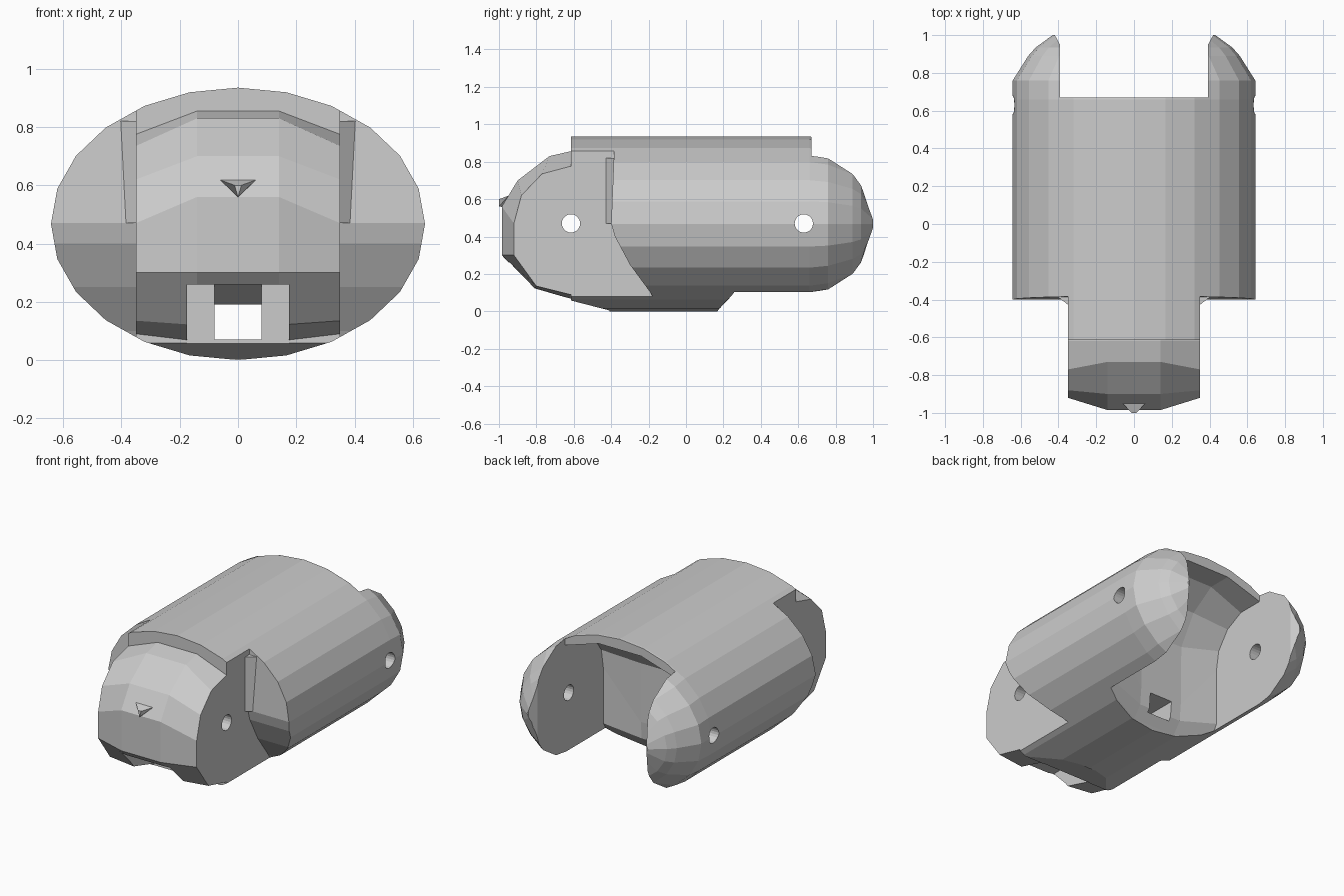
import bpy, bmesh
from math import sin, cos, pi

if "Cube" in bpy.data.objects:
    bpy.data.objects.remove(bpy.data.objects["Cube"])

CZ, RX, RZ = 0.4675, 0.642, 0.4675


def loft(name, rings):
    """Closed solid through a row of equal-length rings."""
    bm = bmesh.new()
    vs = [[bm.verts.new(p) for p in r] for r in rings]
    n = len(rings[0])
    for a, b in zip(vs, vs[1:]):
        for i in range(n):
            j = (i + 1) % n
            bm.faces.new((a[i], a[j], b[j], b[i]))
    bm.faces.new(vs[0][::-1])
    bm.faces.new(vs[-1])
    bmesh.ops.recalc_face_normals(bm, faces=bm.faces)
    me = bpy.data.meshes.new(name)
    bm.to_mesh(me)
    bm.free()
    ob = bpy.data.objects.new(name, me)
    bpy.context.collection.objects.link(ob)
    return ob


def ellipse(y, rx, rz, n=24):
    return [(rx * sin(2 * pi * i / n), y, CZ + rz * cos(2 * pi * i / n)) for i in range(n)]


def side_prism(name, pts, x0, x1):
    """Extrude a (y, z) outline along x."""
    return loft(name, [[(x, y, z) for y, z in pts] for x in (x0, x1)])


def rounded_block(name, mid, edge, xm, xe):
    """Loft across x: middle outline, shrinking to the edge outline."""
    return loft(name, [[(x, y, z) for y, z in p]
                       for x, p in ((-xe, edge), (-xm, mid), (xm, mid), (xe, edge))])


def combine(target, tool, op):
    tool.hide_render = True
    m = target.modifiers.new(op, 'BOOLEAN')
    m.operation, m.solver, m.object = op, 'EXACT', tool
    bpy.context.view_layer.objects.active = target
    bpy.ops.object.modifier_apply(modifier=m.name)
    bpy.data.objects.remove(tool)


# Main oval sleeve with domed back end
body = loft("hinged_link_body", [ellipse(*r) for r in (
    (-0.615, RX, RZ), (-0.07, RX, RZ), (0.66, RX, RZ), (0.76, RX, 0.448),
    (0.89, 0.56, 0.375), (0.935, 0.52, 0.32), (1.0, 0.43, 0.10))])

# Side recesses that leave the front tongue
recess = [(-1.2, -0.1), (-1.2, 1.1), (-0.385, 1.1), (-0.385, 0.84), (-0.40, 0.47),
          (-0.38, 0.40), (-0.30, 0.25), (-0.19, 0.10), (-0.08, -0.1)]
for s in (-1, 1):
    combine(body, side_prism("recess_cutter", recess, s * 0.35, s * 0.9), 'DIFFERENCE')
    # Small slanted corner fillet between tongue and shoulder
    fillet = loft("corner_fillet", [[(s * 0.34, -0.435, z), (s * 0.41, -0.38, z),
                                     (s * 0.41, -0.34, z), (s * 0.34, -0.34, z)]
                                    for z in (0.47, 0.82)])
    combine(body, fillet, 'UNION')

# Upward slope under the front lip
combine(body, side_prism("lip_cutter", [(-0.41, 0.005), (-0.72, 0.085), (-0.72, -0.1),
                                        (-0.41, -0.1)], -0.6, 0.6), 'DIFFERENCE')

# Rounded nose of the tongue
nose_mid = [(-0.5, 0.855), (-0.62, 0.855), (-0.73, 0.83), (-0.90, 0.70), (-0.985, 0.56),
            (-0.985, 0.30), (-0.81, 0.12), (-0.62, 0.065), (-0.5, 0.065)]
nose_edge = [(-0.5, 0.775), (-0.62, 0.775), (-0.77, 0.735), (-0.88, 0.62), (-0.92, 0.47),
             (-0.92, 0.30), (-0.80, 0.135), (-0.62, 0.09), (-0.5, 0.09)]
combine(body, rounded_block("nose", nose_mid, nose_edge, 0.14, 0.35), 'UNION')

# Small wedge on the nose
wedge = loft("nose_wedge", [[(-0.08, -0.93, 0.625), (0.08, -0.93, 0.625), (0, -0.93, 0.555)],
                            [(-0.012, -1.0, 0.60), (0.012, -1.0, 0.60), (0, -1.0, 0.56)]])
combine(body, wedge, 'UNION')

# Back socket, hollowed to suit a matching nose
sock_mid = [(1.2, 0.865), (0.52, 0.865), (0.36, 0.76), (0.25, 0.58), (0.245, 0.20),
            (0.235, 0.09), (0.18, 0.018), (0.10, -0.1), (1.2, -0.1)]
sock_edge = [(1.2, 0.79), (0.50, 0.79), (0.38, 0.73), (0.30, 0.62), (0.28, 0.50),
             (0.28, 0.14), (0.25, 0.09), (0.10, -0.06), (1.2, -0.1)]
combine(body, rounded_block("socket_cutter", sock_mid, sock_edge, 0.15, 0.392), 'DIFFERENCE')

# Open gap between the two back ears, bevelled at the tips
gap = [(-0.392, 0.67), (0.392, 0.67), (0.392, 0.95), (0.43, 1.02), (0.43, 1.2),
       (-0.43, 1.2), (-0.43, 1.02), (-0.392, 0.95)]
combine(body, loft("gap_cutter", [[(x, y, z) for x, y in gap] for z in (-0.2, 1.2)]),
        'DIFFERENCE')

# Notch under the nose and cord channel through the body
combine(body, side_prism("notch_cutter", [(-1.2, -0.1), (-1.2, 0.26), (-0.61, 0.26),
                                          (-0.61, -0.1)], -0.175, 0.175), 'DIFFERENCE')
combine(body, side_prism("channel_cutter", [(-0.7, 0.26), (-0.61, 0.26), (-0.45, 0.19),
                                            (0.4, 0.19), (0.4, 0.07), (-0.7, 0.07)],
                         -0.08, 0.08), 'DIFFERENCE')

# Hinge pin holes
for y in (-0.615, 0.63):
    circle = [(y + 0.049 * cos(2 * pi * i / 20), 0.47 + 0.049 * sin(2 * pi * i / 20))
              for i in range(20)]
    combine(body, side_prism("pin_cutter", circle, -0.9, 0.9), 'DIFFERENCE')
